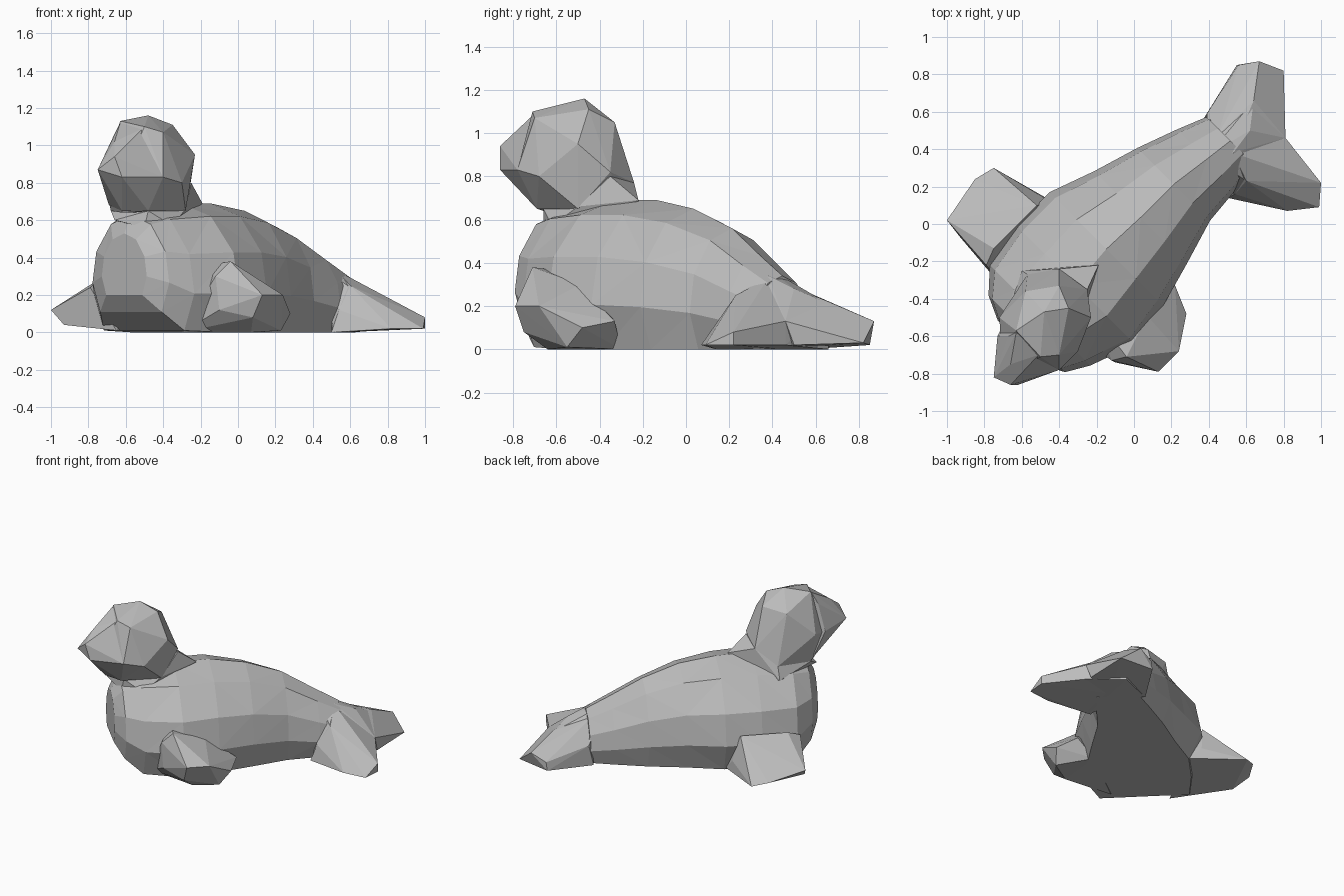
import bpy
import bmesh
import math
from mathutils import Vector

default_cube = bpy.data.objects.get("Cube")
if default_cube:
    bpy.data.objects.remove(default_cube, do_unlink=True)

# Single stone grey colour
GREY = (0.5, 0.5, 0.5, 1)
grey = bpy.data.materials.new("stone grey")
grey.use_nodes = True
grey.diffuse_color = GREY
grey.node_tree.nodes["Principled BSDF"].inputs["Base Color"].default_value = GREY


def finish(bm, name):
    """Turn a bmesh into a flat-shaded, triangulated grey object."""
    bmesh.ops.triangulate(bm, faces=bm.faces[:])
    bmesh.ops.recalc_face_normals(bm, faces=bm.faces[:])
    mesh = bpy.data.meshes.new(name)
    bm.to_mesh(mesh)
    bm.free()
    mesh.materials.append(grey)
    obj = bpy.data.objects.new(name, mesh)
    bpy.context.collection.objects.link(obj)
    return obj


def faceted_solid(name, corners):
    """Convex low-poly chunk wrapped around a few corner points."""
    bm = bmesh.new()
    for corner in corners:
        bm.verts.new(corner)
    hull = bmesh.ops.convex_hull(bm, input=bm.verts[:])
    loose = set(hull["geom_interior"]) | set(hull["geom_unused"])
    loose = [v for v in loose if isinstance(v, bmesh.types.BMVert) and v.is_valid]
    bmesh.ops.delete(bm, geom=loose, context="VERTS")
    return finish(bm, name)


def lofted_body(name, stations, section):
    """Skin a cross-section along the diagonal spine of the animal."""
    along = Vector((1, 1, 0)) * math.sqrt(.5)
    across = Vector((1, -1, 0)) * math.sqrt(.5)
    mirrored = [(-side, up) for side, up in reversed(section) if side]
    outline = section + mirrored
    bm = bmesh.new()
    rings = []
    for distance, shift, half_width, bottom, top in stations:
        ring = []
        for side, up in outline:
            point = along * distance + across * (shift + side * half_width)
            point.z = bottom + up * (top - bottom)
            ring.append(bm.verts.new(point))
        rings.append(ring)
    count = len(outline)
    for first, second in zip(rings, rings[1:]):
        for i in range(count):
            j = (i + 1) % count
            bm.faces.new((first[i], first[j], second[j], second[i]))
    bm.faces.new(rings[0])
    bm.faces.new(rings[-1])
    return finish(bm, name)


# Torso: round chest tapering down to the tail, flat underneath
half_section = [(.8, 0), (1, .3), (.9, .62), (.52, .9), (0, 1)]
lofted_body("torso", [
    (-.88, .02, .17, .2, .53),
    (-.82, .01, .29, .11, .63),
    (-.7, -.01, .38, .01, .67),
    (-.45, .01, .45, 0, .69),
    (-.2, -.01, .43, 0, .69),
    (.05, 0, .35, 0, .65),
    (.3, 0, .275, 0, .56),
    (.52, .03, .225, 0, .43),
    (.68, .05, .18, 0, .34),
], half_section)

# Neck: short collar blending the head into the back
faceted_solid("neck", [
    (-.25, -.35, .8), (-.4, -.24, .77), (-.57, -.27, .67),
    (-.19, -.22, .69), (-.28, -.5, .66), (-.68, -.5, .65), (-.48, -.66, .65),
    (-.35, -.62, .57), (-.5, -.66, .56), (-.66, -.6, .6),
    (-.6, -.25, .58), (-.3, -.22, .55),
])

# Head: skull and broad muzzle
faceted_solid("skull", [
    (-.48, -.47, 1.16), (-.63, -.57, 1.13), (-.35, -.45, 1.11),
    (-.4, -.7, 1.07), (-.5, -.71, 1.1), (-.4, -.33, 1.05), (-.58, -.36, 1.03),
    (-.23, -.5, .95), (-.25, -.35, .82), (-.4, -.24, .77),
    (-.72, -.5, .86), (-.71, -.65, .83), (-.3, -.68, .8), (-.4, -.78, .83),
    (-.62, -.78, .83), (-.28, -.5, .65), (-.48, -.69, .65),
    (-.62, -.66, .64), (-.68, -.5, .65), (-.38, -.28, .66), (-.57, -.27, .67),
])
faceted_solid("muzzle", [
    (-.62, -.86, .83), (-.75, -.82, .87), (-.66, -.86, .94),
    (-.56, -.76, 1.01), (-.66, -.75, 1.02), (-.73, -.6, .85),
    (-.67, -.6, 1.04), (-.4, -.78, .83), (-.62, -.68, .65),
    (-.48, -.69, .65), (-.69, -.52, .68), (-.45, -.6, .95),
    (-.63, -.58, 1.12), (-.51, -.7, 1.09),
])

# Front flippers
faceted_solid("left_front_flipper", [
    (.13, -.79, .2), (.24, -.68, .2), (.28, -.48, .1), (.23, -.55, .01),
    (.07, -.64, 0), (.08, -.75, .08), (-.1, -.74, .12), (-.12, -.73, .3),
    (-.04, -.71, .38), (.07, -.49, .3), (.22, -.33, .13), (.1, -.3, 0),
    (-.3, -.6, 0), (-.2, -.5, .35),
])
faceted_solid("right_front_flipper", [
    (-1, .02, .12), (-.93, -.07, .04), (-.85, .24, .07), (-.75, .3, .04),
    (-.48, .14, .1), (-.79, -.22, .24), (-.75, -.13, .28), (-.52, .1, .28),
    (-.4, .1, .01), (-.65, -.4, .01), (-.72, -.25, .02),
])

# Tail base: webbed wedge where the body splits
faceted_solid("tail_base", [
    (.53, .38, .34), (.4, .37, .38), (.62, .5, .28), (.64, .66, .21),
    (.6, .23, .24), (.81, .46, .13), (.81, .46, .02), (.54, .16, .12),
    (.52, .14, 0), (.39, .59, .15), (.38, .56, 0), (.62, .66, 0),
])

# Tail flippers spreading from the end of the body
faceted_solid("left_tail_flipper", [
    (1, .22, .08), (1, .22, .02), (.99, .09, .02), (.82, .07, .02),
    (.6, .23, .25), (.54, .16, .12), (.53, .38, .33), (.81, .46, .13),
    (.81, .46, .02), (.5, .14, 0), (.55, .45, 0),
])
faceted_solid("right_tail_flipper", [
    (.55, .85, .02), (.56, .85, .08), (.67, .87, .13), (.8, .82, .03),
    (.81, .46, .13), (.8, .5, .02), (.39, .59, .15), (.45, .48, .3),
    (.53, .4, .32), (.64, .66, .22), (.37, .56, 0), (.55, .4, 0),
])
